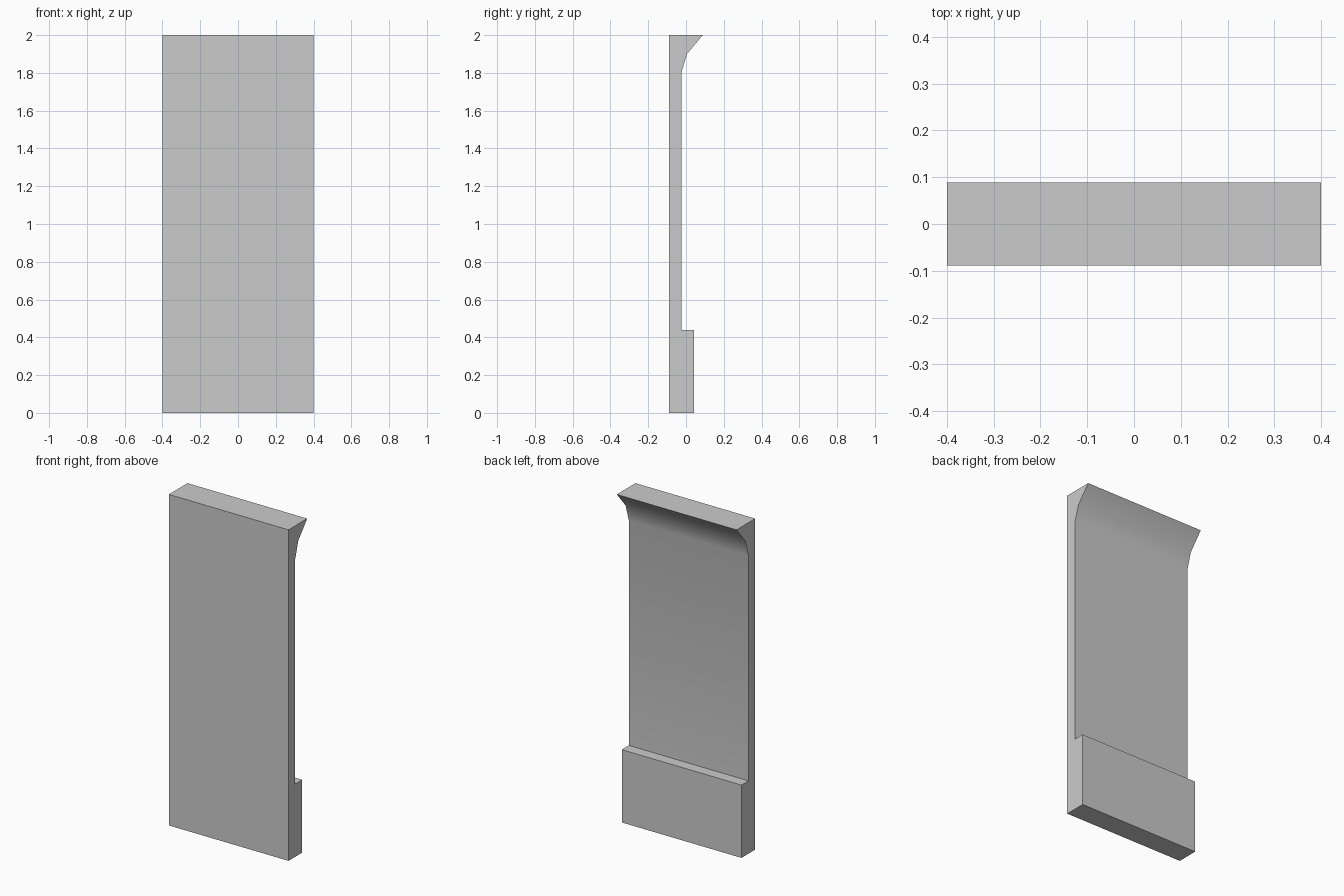
import bpy, bmesh, math

if "Cube" in bpy.data.objects:
    bpy.data.objects.remove(bpy.data.objects["Cube"])

HALF_WIDTH = 0.4

# Side profile (y, z): plinth step at the bottom, flared cap at the top
PROFILE = [(-0.089, 0), (0.042, 0), (0.042, 0.44), (-0.025, 0.44),
           (-0.025, 1.8), (0.005, 1.9), (0.089, 2), (-0.089, 2)]


def extrude_profile(name, profile, half_width):
    bm = bmesh.new()
    face = bm.faces.new([bm.verts.new((-half_width, y, z)) for y, z in profile])
    ext = bmesh.ops.extrude_face_region(bm, geom=[face], use_keep_orig=True)
    verts = [g for g in ext["geom"] if isinstance(g, bmesh.types.BMVert)]
    bmesh.ops.translate(bm, verts=verts, vec=(2 * half_width, 0, 0))
    bmesh.ops.recalc_face_normals(bm, faces=bm.faces)
    mesh = bpy.data.meshes.new(name)
    bm.to_mesh(mesh)
    bm.free()
    obj = bpy.data.objects.new(name, mesh)
    bpy.context.collection.objects.link(obj)
    return obj


# Wall panel, with the cove under the cap shaded smooth
panel = extrude_profile("wall_panel", PROFILE, HALF_WIDTH)
bpy.context.view_layer.objects.active = panel
panel.select_set(True)
bpy.ops.object.shade_smooth_by_angle(angle=math.radians(30))
